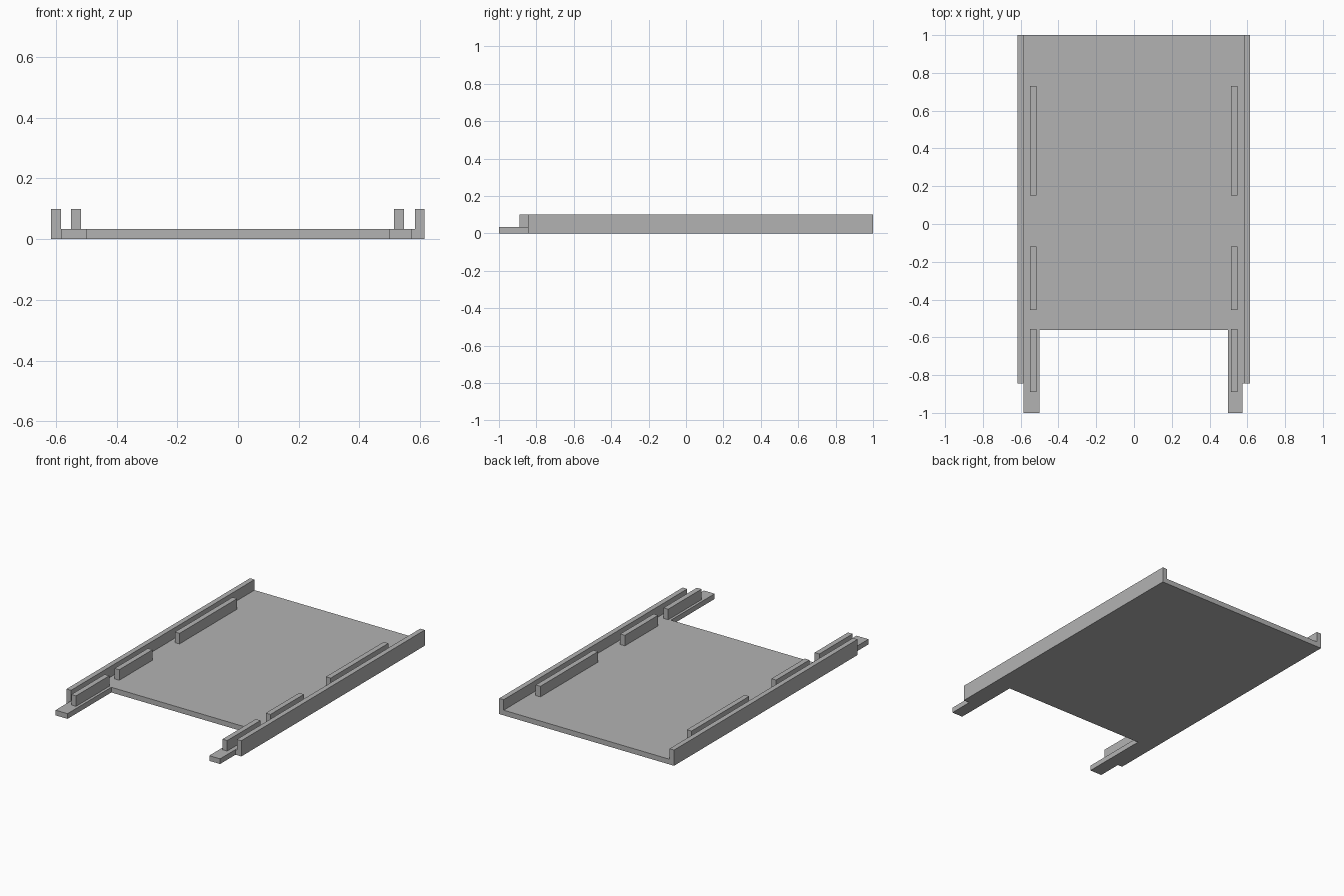
import bpy, bmesh

cube = bpy.data.objects.get("Cube")
if cube:
    bpy.data.objects.remove(cube, do_unlink=True)

grey = bpy.data.materials.new("matte_grey")
grey.use_nodes = True
colour = (0.45, 0.45, 0.45, 1)
grey.diffuse_color = colour
grey.node_tree.nodes["Principled BSDF"].inputs["Base Color"].default_value = colour

DECK_TOP, RAIL_TOP = 0.033, 0.1


def prism(name, outline, z0, z1):
    """Extrude a flat outline from z0 up to z1."""
    bm = bmesh.new()
    base = bm.faces.new([bm.verts.new((x, y, z0)) for x, y in outline])
    up = bmesh.ops.extrude_face_region(bm, geom=[base])["geom"]
    bmesh.ops.translate(bm, vec=(0, 0, z1 - z0),
                        verts=[v for v in up if isinstance(v, bmesh.types.BMVert)])
    bmesh.ops.recalc_face_normals(bm, faces=bm.faces)
    mesh = bpy.data.meshes.new(name)
    bm.to_mesh(mesh)
    bm.free()
    mesh.materials.append(grey)
    obj = bpy.data.objects.new(name, mesh)
    bpy.context.collection.objects.link(obj)
    return obj


def box(name, x0, x1, y0, y1, z0, z1):
    return prism(name, [(x0, y0), (x1, y0), (x1, y1), (x0, y1)], z0, z1)


# Deck plate with two front prongs; the left prong is stepped in from its rail
prism("deck", [(-0.584, 1), (-0.584, -1), (-0.5, -1), (-0.5, -0.56),
               (0.498, -0.56), (0.498, -1), (0.574, -1), (0.574, -0.845),
               (0.583, -0.845), (0.583, 1)], 0, DECK_TOP)

# Full-height side rails
box("right_rail", -0.616, -0.584, -0.845, 1, 0, RAIL_TOP)
box("left_rail", 0.583, 0.615, -0.845, 1, 0, RAIL_TOP)

# Short guide bars standing on the deck beside each rail
guides = {"rear": (0.15, 0.73), "middle": (-0.455, -0.12), "front": (-0.89, -0.555)}
for side, x in (("right", -0.55), ("left", 0.514)):
    for place, (y0, y1) in guides.items():
        box(f"{side}_{place}_guide", x, x + 0.033, y0, y1, DECK_TOP, RAIL_TOP)
